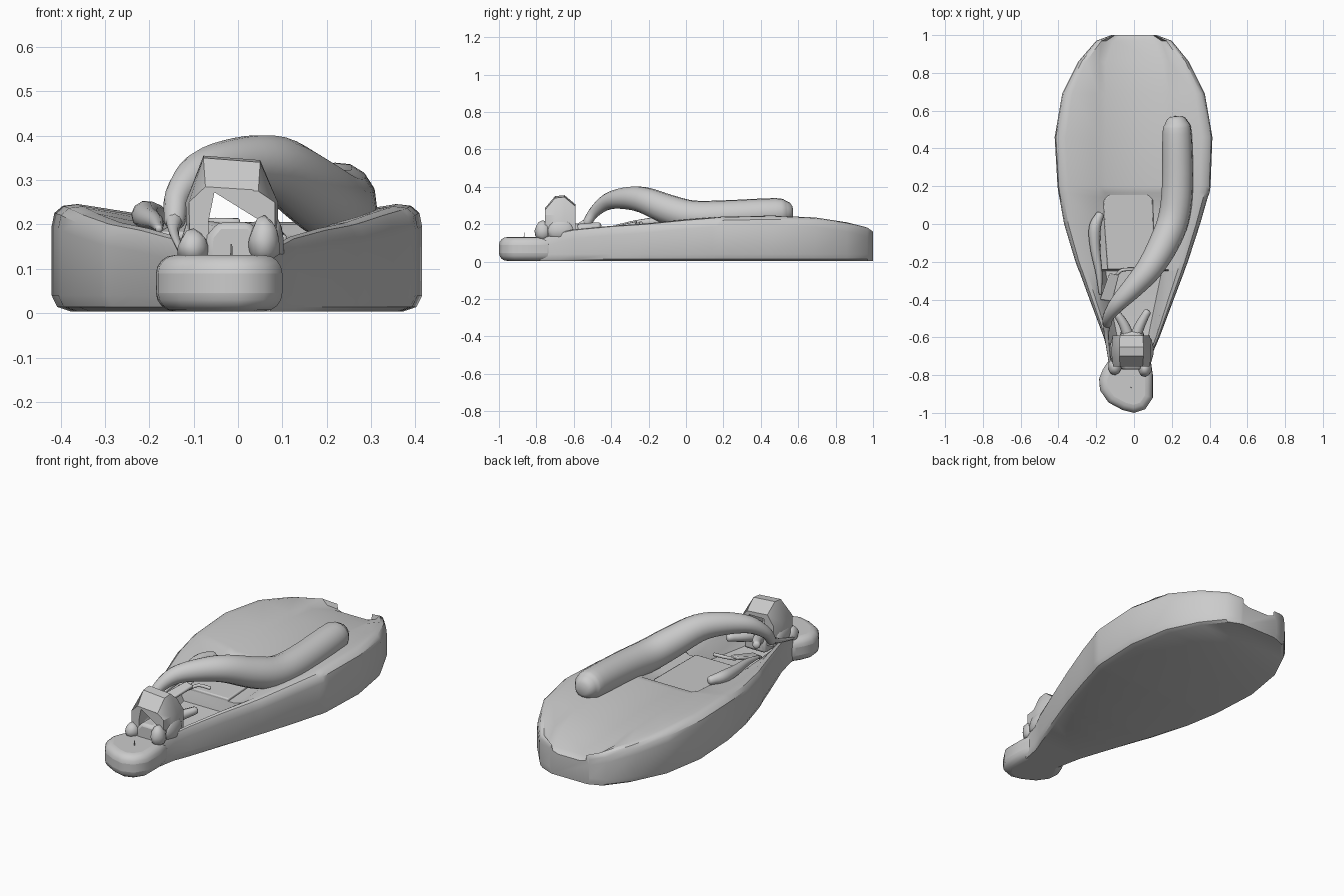
import bpy, bmesh, math
from mathutils import Vector

if "Cube" in bpy.data.objects:
    bpy.data.objects.remove(bpy.data.objects["Cube"])


def finish(name, bm, angle=40, bevel=0, segments=3):
    bmesh.ops.recalc_face_normals(bm, faces=bm.faces[:])
    mesh = bpy.data.meshes.new(name)
    bm.to_mesh(mesh)
    bm.free()
    ob = bpy.data.objects.new(name, mesh)
    bpy.context.collection.objects.link(ob)
    if bevel:
        mod = ob.modifiers.new("rounding", 'BEVEL')
        mod.width, mod.segments = bevel, segments
        mod.limit_method, mod.angle_limit = 'ANGLE', math.radians(40)
    bpy.ops.object.select_all(action='DESELECT')
    bpy.context.view_layer.objects.active = ob
    ob.select_set(True)
    bpy.ops.object.shade_smooth_by_angle(angle=math.radians(angle))
    return ob


def loft(name, rings, angle=40):
    bm = bmesh.new()
    rows = [[bm.verts.new(p) for p in ring] for ring in rings]
    n = len(rows[0])
    for a, b in zip(rows, rows[1:]):
        for i in range(n):
            j = (i + 1) % n
            bm.faces.new((a[i], a[j], b[j], b[i]))
    bm.faces.new(rows[0])
    bm.faces.new(rows[-1])
    return finish(name, bm, angle)


def prism(name, outline, vec, bevel=0.01, segments=3):
    bm = bmesh.new()
    face = bm.faces.new([bm.verts.new(p) for p in outline])
    new = bmesh.ops.extrude_face_region(bm, geom=[face])['geom']
    bmesh.ops.translate(bm, vec=vec, verts=[v for v in new if isinstance(v, bmesh.types.BMVert)])
    return finish(name, bm, 40, bevel, segments)


def tube(name, pts, sides=12, steps=4):
    # tapered tube through (x, y, z, radius) points, with rounded ends
    P = [Vector(p) for p in pts]
    P = [P[0] * 2 - P[1]] + P + [P[-1] * 2 - P[-2]]
    path = []
    for k in range(1, len(P) - 2):
        a, b, c, d = P[k - 1:k + 3]
        for s in range(steps):
            t = s / steps
            path.append(0.5 * (2 * b + (c - a) * t + (2 * a - 5 * b + 4 * c - d) * t * t
                               + (3 * b - a - 3 * c + d) * t ** 3))
    path.append(P[-2])
    rings = []
    for i, q in enumerate(path):
        c, r = Vector(q[:3]), max(q[3], 0.002)
        tan = (Vector(path[min(i + 1, len(path) - 1)][:3]) - Vector(path[max(i - 1, 0)][:3])).normalized()
        side = tan.cross(Vector((0.1, 0.1, 1))).normalized()
        up = side.cross(tan)
        ring = lambda o, k: [c + tan * o + (side * math.cos(t) + up * math.sin(t)) * r * k
                             for t in (2 * math.pi * m / sides for m in range(sides))]
        if i == 0:
            rings += [ring(-0.5 * r, 0.5), ring(-0.3 * r, 0.82)]
        rings.append(ring(0, 1))
        if i == len(path) - 1:
            rings += [ring(0.3 * r, 0.82), ring(0.5 * r, 0.5)]
    return loft(name, rings, 50)


def lump(name, loc, size):
    bm = bmesh.new()
    bmesh.ops.create_icosphere(bm, subdivisions=2, radius=1)
    for v in bm.verts:
        wob = 1 + 0.12 * math.sin(4 * v.co.x + 3 * v.co.z) * math.cos(3 * v.co.y)
        v.co = Vector(loc) + Vector(v.co[k] * size[k] * wob for k in range(3))
    return finish(name, bm, 50)


# teardrop hull: y, left x, right x, rim height, channel height
stations = [
    (1.00, -.12, .12, .160, .12), (.97, -.20, .20, .182, .14), (.86, -.295, .29, .21, .175),
    (.69, -.38, .375, .236, .195), (.46, -.42, .415, .246, .205), (.20, -.405, .405, .241, .20),
    (.165, -.40, .40, .238, .197), (.14, -.395, .39, .236, .178), (.0, -.37, .35, .225, .172),
    (-.2, -.31, .285, .205, .165), (-.24, -.295, .27, .202, .163), (-.25, -.29, .267, .201, .10),
    (-.4, -.235, .21, .191, .09), (-.6, -.16, .135, .172, .09), (-.68, -.14, .10, .155, .10),
    (-.78, -.12, .08, .125, .11)]


def section(y, l, r, zr, zc):
    out = []
    for s, w in ((-1, -l), (1, r)):
        ch = min(.15, .55 * w)
        half = [(.9 * w, .004), (.97 * w, .014), (w, .04), (w, zr - .05), (.985 * w, zr - .02),
                (.94 * w, zr - .004), (.86 * w, zr),
                (min(.86 * w, ch + .035), max(zc + .012, zr - .028)), (ch, zc)]
        half = [(s * x, y, z) for x, z in half]
        out += half if s < 0 else half[::-1]
    return out


loft("hull", [section(*s) for s in stations], 35)

# rounded toe pad and its small pin
pad = [(-.12, -.70), (-.165, -.77), (-.185, -.82), (-.18, -.88), (-.135, -.945), (-.06, -.985), (0, -1),
       (.06, -.98), (.1, -.92), (.1, -.80), (.085, -.70)]
prism("toe_pad", [(x, y, .004) for x, y in pad], (0, 0, .127), .042, 4)
tube("toe_pin", [(-.015, -.865, .12, .003), (-.015, -.865, .155, .002)], 6, 1)

# shallow rounded plate in front of the heel channel
prism("inner_plate", [(-.14, -.24, .155), (.11, -.24, .155), (.10, .13, .165), (.07, .16, .167),
                      (-.13, .16, .167), (-.165, .12, .165)], (0, 0, .022), .006, 2)

# large strap arching over the hull
tube("main_strap", [(.225, .54, .265, .06), (.228, .48, .262, .078), (.23, .2, .245, .083), (.21, .03, .245, .083),
                    (.16, -.1, .28, .08), (.085, -.23, .33, .07), (0, -.33, .338, .058),
                    (-.085, -.42, .32, .044), (-.135, -.49, .265, .03), (-.143, -.53, .205, .024)], 14, 4)
tube("strap_tip", [(-.143, -.52, .215, .022), (-.145, -.59, .185, .012), (-.135, -.68, .155, .008),
                   (-.125, -.76, .13, .005)], 8)

# small side strap
tube("side_strap", [(-.18, .05, .222, .022), (-.207, -.02, .222, .032), (-.205, -.13, .215, .027),
                    (-.185, -.26, .205, .018), (-.178, -.37, .19, .008)], 10)
prism("side_tab", [(-.18, -.40, .165), (-.115, -.41, .165), (-.08, -.27, .195), (-.13, -.26, .20)],
      (0, 0, .018), .006, 2)
tube("cross_bar", [(-.10, -.28, .19, .008), (-.065, -.245, .205, .009), (.0, -.24, .205, .009)], 8)

# arched buckle: tapered frame with an open window
def frame(y, f, drop):
    pts = [(-.115, .14), (-.118, .25), (-.078, .355), (.05, .345), (.09, .25), (.09, .14),
           (.05, .14), (.052, .21), (.038, .278), (-.055, .278), (-.07, .21), (-.07, .14)]
    return [(-.012 + (x + .012) * f, y, z - drop * (z > .3)) for x, z in pts]


loft("buckle", [frame(-.755, .93, .07), frame(-.70, 1, .005), frame(-.65, 1, 0), frame(-.59, .95, .05)], 35)

# soft tongue under the buckle and bunched lumps around its feet
tongue = [(-.075, .10), (-.07, .175), (-.045, .205), (.03, .205), (.05, .175), (.055, .10)]
prism("tongue", [(x, -.77, z) for x, z in tongue], (0, .2, 0), .015, 2)
lump("right_foot", (.06, -.765, .165), (.036, .045, .055))
lump("left_foot", (-.10, -.755, .15), (.036, .045, .04))
lump("right_hinge", (.075, -.67, .17), (.03, .08, .06))
lump("left_hinge", (-.095, -.67, .17), (.032, .08, .055))

# two ears behind the buckle
for name, s in (("left_ear", -1), ("right_ear", 1)):
    tube(name, [(-.01 + .02 * s, -.59, .17, .03), (-.01 + .045 * s, -.53, .18, .026),
                (-.01 + .08 * s, -.465 - .01 * (s < 0), .19, .02)], 8)
